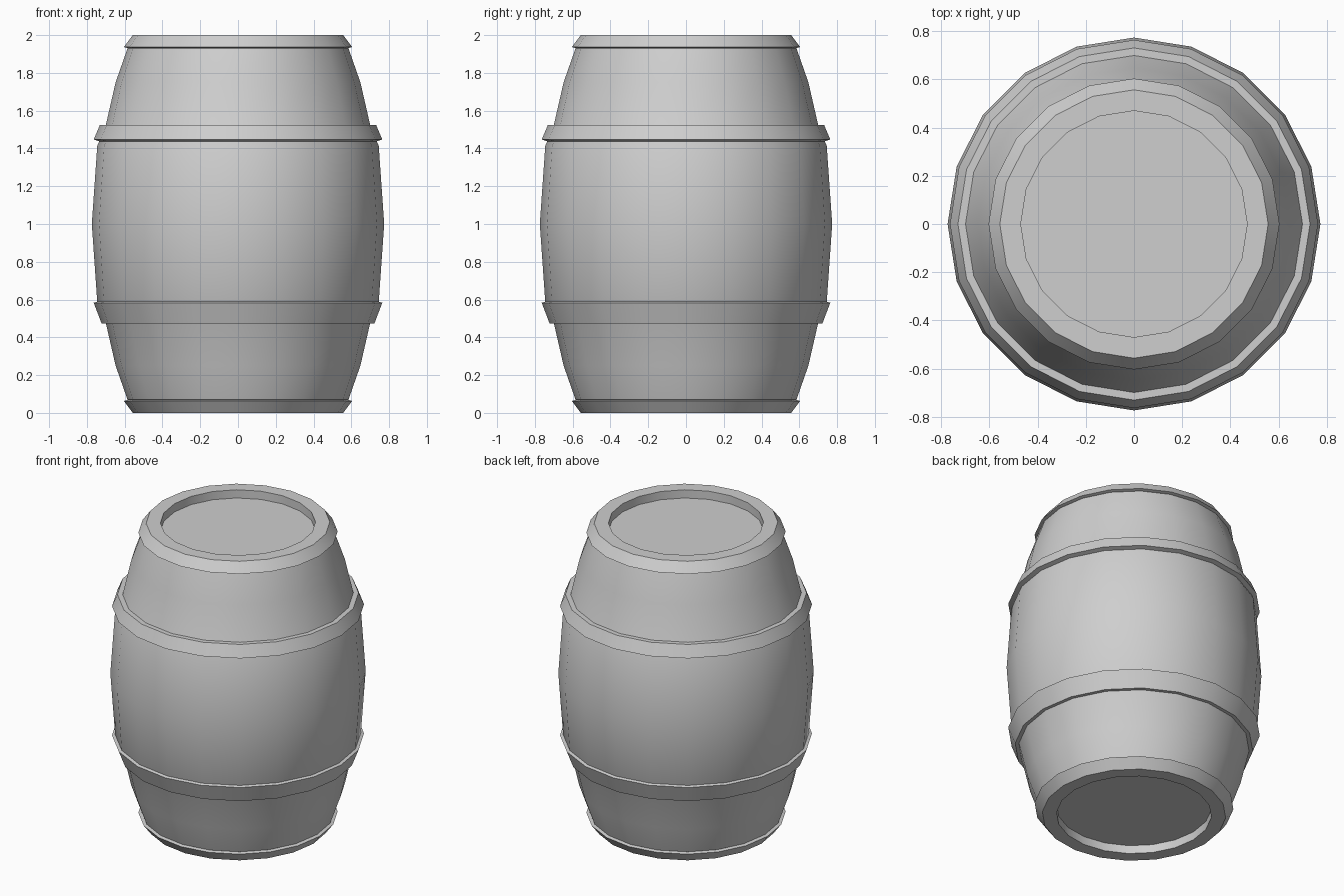
import bpy
import bmesh
import math

cube = bpy.data.objects.get("Cube")
if cube:
    bpy.data.objects.remove(cube, do_unlink=True)

SIDES = 20

grey = bpy.data.materials.new("plain grey")
grey.use_nodes = True
grey.diffuse_color = (0.62, 0.62, 0.62, 1)
grey.node_tree.nodes["Principled BSDF"].inputs["Base Color"].default_value = grey.diffuse_color


def lathe(name, profile, closed=False):
    """Turn (radius, height) points around z; open profiles get end caps."""
    bm = bmesh.new()
    rings = []
    for r, z in profile:
        angles = [math.tau * i / SIDES for i in range(SIDES)]
        rings.append([bm.verts.new((r * math.cos(a), r * math.sin(a), z)) for a in angles])
    pairs = list(zip(rings, rings[1:]))
    if closed:
        pairs.append((rings[-1], rings[0]))
    else:
        bm.faces.new(rings[0])
        bm.faces.new(rings[-1])
    for low, high in pairs:
        for i in range(SIDES):
            j = (i + 1) % SIDES
            bm.faces.new((low[i], low[j], high[j], high[i]))
    bmesh.ops.recalc_face_normals(bm, faces=bm.faces)
    mesh = bpy.data.meshes.new(name)
    bm.to_mesh(mesh)
    bm.free()
    mesh.materials.append(grey)
    obj = bpy.data.objects.new(name, mesh)
    bpy.context.collection.objects.link(obj)
    bpy.ops.object.select_all(action="DESELECT")
    obj.select_set(True)
    bpy.context.view_layer.objects.active = obj
    bpy.ops.object.shade_smooth_by_angle(angle=math.radians(30))
    return obj


def flip(profile):
    """Mirror a profile about the barrel's mid height."""
    return [(r, 2 - z) for r, z in profile]


# Bulging staves, closed by the two recessed heads
lower_half = [(0.56, 0.055), (0.585, 0.07), (0.648, 0.25), (0.703, 0.49), (0.745, 0.585)]
lathe("barrel_body", lower_half + [(0.774, 1.0)] + flip(lower_half)[::-1])

# End rims around the recessed heads
rim = [(0.47, 0.04), (0.47, 0.0), (0.557, 0.0), (0.604, 0.063), (0.575, 0.072), (0.47, 0.07)]
lathe("bottom_rim", rim, closed=True)
lathe("top_rim", flip(rim), closed=True)

# Flared hoops
lower_hoop = [(0.68, 0.473), (0.722, 0.473), (0.764, 0.583), (0.735, 0.592)]
lathe("lower_hoop", lower_hoop, closed=True)
upper_hoop = [(0.69, 1.525), (0.731, 1.525), (0.764, 1.447), (0.735, 1.438)]
lathe("upper_hoop", upper_hoop, closed=True)
